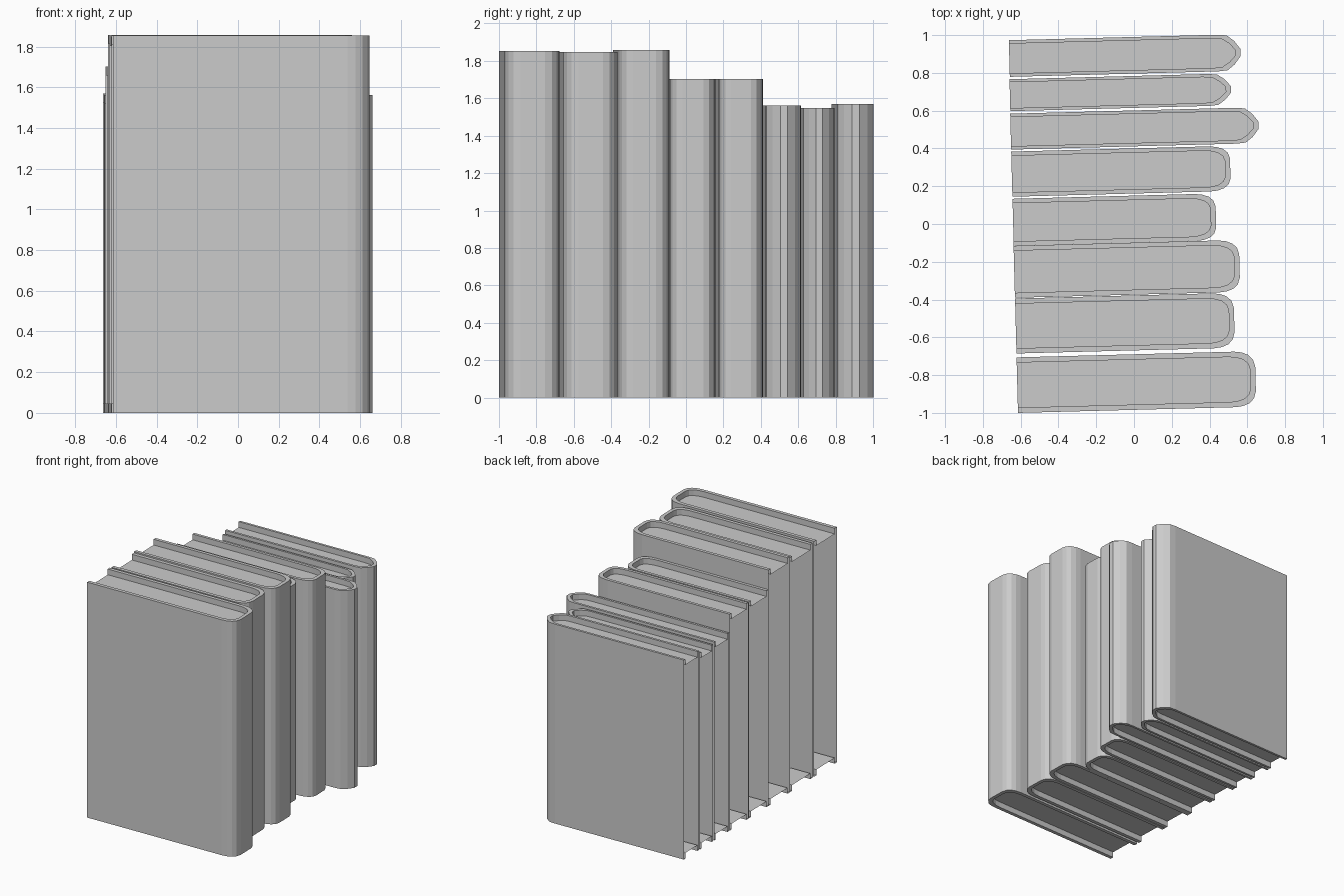
import bpy, bmesh, math
from mathutils import Matrix

if "Cube" in bpy.data.objects:
    bpy.data.objects.remove(bpy.data.objects["Cube"])

TILT = math.radians(1.5)
# (distance from the spine end, fraction of half thickness) for the two spine styles
POINTED = [(0.12, 1), (0.07, 0.95), (0.032, 0.64), (0, 0.2)]
SQUARE = [(0.11, 1), (0.07, 0.965), (0.035, 0.87), (0.011, 0.7), (0, 0.45)]
RECESS = 0.045


def outline(length, half, spine):
    """Open-ended book section: straight sides joined by the spine curve."""
    upper = [(0, half)] + [(length - d, half * f) for d, f in spine]
    return upper + [(x, -y) for x, y in reversed(upper)]


def book(i, left, right, y, thick, height, spine):
    length, half, board = right - left + 0.004, thick / 2, thick * 0.095
    outer = outline(length, half, spine)
    inner = outline(length - 0.028, half - board, spine)
    bm = bmesh.new()
    # Cover: rings run from the lower page plane round the outside to the upper one
    rings = [[bm.verts.new((px, py, z)) for px, py in pts] for pts, z in (
        (inner, RECESS), (inner, 0), (outer, 0),
        (outer, height), (inner, height), (inner, height - RECESS))]
    for a, b in zip(rings, rings[1:]):
        for k in range(len(a) - 1):  # the fore edge stays open
            bm.faces.new((a[k], b[k], b[k + 1], a[k + 1]))
    # Page planes, recessed at bottom and top
    bm.faces.new(rings[0])
    bm.faces.new(rings[-1])
    bmesh.ops.recalc_face_normals(bm, faces=bm.faces)
    # Point the normals outward
    bm.faces.ensure_lookup_table()
    bm.normal_update()
    if bm.faces[-1].normal.z < 0:
        bmesh.ops.reverse_faces(bm, faces=bm.faces)
    mesh = bpy.data.meshes.new(f"book_{i}")
    bm.to_mesh(mesh)
    bm.free()
    obj = bpy.data.objects.new(f"book_{i}", mesh)
    obj.matrix_world = Matrix.Translation((left, y, 0)) @ Matrix.Rotation(TILT, 4, 'Z')
    bpy.context.collection.objects.link(obj)


# left x, right x, y at the open end, thickness, height, spine style
BOOKS = [
    (-0.66, 0.56, 0.876, 0.194, 1.57, POINTED),
    (-0.657, 0.51, 0.682, 0.169, 1.548, POINTED),
    (-0.653, 0.656, 0.489, 0.190, 1.562, POINTED),
    (-0.647, 0.506, 0.264, 0.239, 1.703, SQUARE),
    (-0.640, 0.43, 0.009, 0.249, 1.703, SQUARE),
    (-0.634, 0.555, -0.253, 0.275, 1.857, SQUARE),
    (-0.626, 0.527, -0.540, 0.291, 1.848, SQUARE),
    (-0.618, 0.64, -0.853, 0.294, 1.853, SQUARE),
]
for i, spec in enumerate(BOOKS, 1):
    book(i, *spec)
